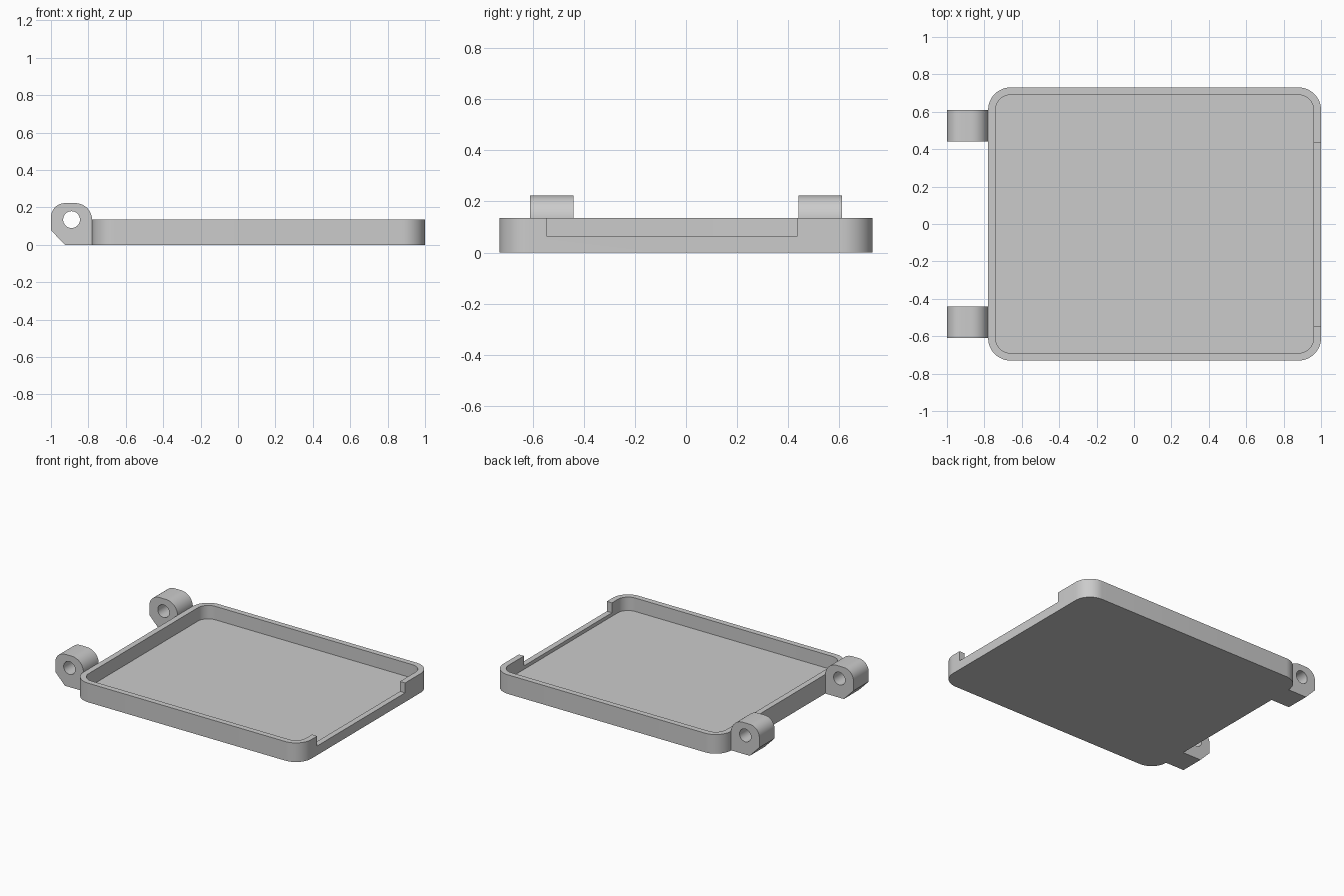
import bpy, bmesh
from math import cos, sin, pi
from mathutils import Vector

if "Cube" in bpy.data.objects:
    bpy.data.objects.remove(bpy.data.objects["Cube"], do_unlink=True)

grey = bpy.data.materials.new("light grey plastic")
grey.use_nodes = True
colour = (0.6, 0.6, 0.6, 1)
grey.diffuse_color = colour
grey.node_tree.nodes["Principled BSDF"].inputs["Base Color"].default_value = colour

LEFT, RIGHT, HALF_Y = -0.78, 1.0, 0.73
HEIGHT, WALL, RADIUS = 0.135, 0.04, 0.12


def arc(cx, cy, r, start, end, steps=12):
    """Points on an arc, angles in quarter turns."""
    angles = [(start + (end - start) * i / steps) * pi / 2 for i in range(steps + 1)]
    return [(cx + r * cos(a), cy + r * sin(a)) for a in angles]


def rounded_rect(x0, x1, half_y, r):
    return (arc(x1 - r, half_y - r, r, 0, 1) + arc(x0 + r, half_y - r, r, 1, 2)
            + arc(x0 + r, r - half_y, r, 2, 3) + arc(x1 - r, r - half_y, r, 3, 4))


def prism(name, points, low, high, along_y=False):
    """Extrude a 2D outline along z, or along y for an x-z outline."""
    bm = bmesh.new()
    place = (lambda p: (p[0], low, p[1])) if along_y else (lambda p: (p[0], p[1], low))
    face = bm.faces.new([bm.verts.new(place(p)) for p in points])
    moved = bmesh.ops.extrude_face_region(bm, geom=[face])["geom"]
    shift = Vector((0, high - low, 0) if along_y else (0, 0, high - low))
    bmesh.ops.translate(bm, vec=shift,
                        verts=[v for v in moved if isinstance(v, bmesh.types.BMVert)])
    bmesh.ops.recalc_face_normals(bm, faces=bm.faces[:])
    mesh = bpy.data.meshes.new(name)
    bm.to_mesh(mesh)
    bm.free()
    mesh.materials.append(grey)
    obj = bpy.data.objects.new(name, mesh)
    bpy.context.collection.objects.link(obj)
    return obj


def activate(obj):
    bpy.ops.object.select_all(action='DESELECT')
    obj.select_set(True)
    bpy.context.view_layer.objects.active = obj


def cut(obj, cutter):
    cutter.hide_render = True
    mod = obj.modifiers.new("cut", 'BOOLEAN')
    mod.operation, mod.solver, mod.object = 'DIFFERENCE', 'EXACT', cutter
    activate(obj)
    bpy.ops.object.modifier_apply(modifier=mod.name)
    bpy.data.objects.remove(cutter, do_unlink=True)


def smooth(obj):
    activate(obj)
    bpy.ops.object.shade_smooth_by_angle(angle=pi / 6)


# Shallow tray with rounded corners
tray = prism("tray", rounded_rect(LEFT, RIGHT, HALF_Y, RADIUS), 0, HEIGHT)
inside = rounded_rect(LEFT + WALL, RIGHT - WALL, HALF_Y - WALL, RADIUS - WALL)
cut(tray, prism("cavity_cutter", inside, 0.04, 0.3))

# Wide notch in the right wall
notch = [(0.9, -0.545), (1.1, -0.545), (1.1, 0.437), (0.9, 0.437)]
cut(tray, prism("notch_cutter", notch, 0.065, 0.3))
smooth(tray)

# Two hinge lugs on the opposite wall, each with a pin hole
lug_profile = ([(-0.925, 0), (LEFT, 0)] + arc(LEFT - 0.09, 0.133, 0.09, 0, 1)
               + arc(-0.925, 0.148, 0.075, 1, 2) + [(-1, 0.078)])
for name, y in (("front_hinge_lug", -0.61), ("back_hinge_lug", 0.44)):
    lug = prism(name, lug_profile, y, y + 0.17, along_y=True)
    hole = arc(-0.89, 0.135, 0.045, 0, 4, 32)[:-1]
    cut(lug, prism("pin_hole_cutter", hole, y - 0.1, y + 0.27, along_y=True))
    smooth(lug)
